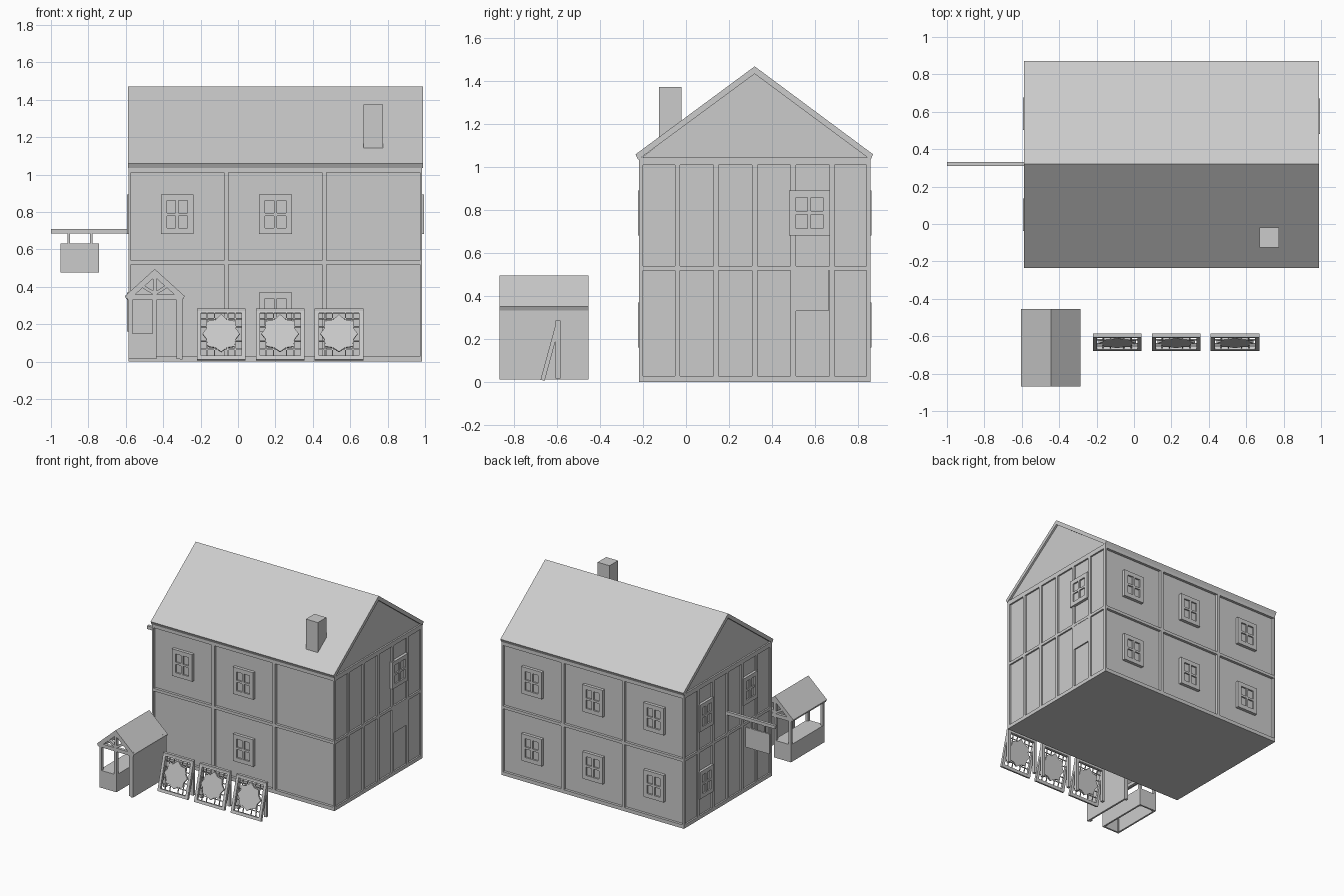
import bpy, bmesh, math
from mathutils import Matrix, Vector

cube = bpy.data.objects.get("Cube")
if cube:
    bpy.data.objects.remove(cube, do_unlink=True)

GREY = (0.6, 0.6, 0.6, 1)
mat = bpy.data.materials.new("plain_grey")
mat.use_nodes = True
mat.diffuse_color = GREY
mat.node_tree.nodes["Principled BSDF"].inputs["Base Color"].default_value = GREY


def finish(name, bm, matrix=None):
    bmesh.ops.recalc_face_normals(bm, faces=bm.faces)
    if matrix:
        bm.transform(matrix)
    mesh = bpy.data.meshes.new(name)
    bm.to_mesh(mesh)
    bm.free()
    mesh.materials.append(mat)
    ob = bpy.data.objects.new(name, mesh)
    bpy.context.collection.objects.link(ob)
    return ob


def boxes(name, items, matrix=None):
    """One object from boxes given as (x0, x1, y0, y1, z0, z1)."""
    bm = bmesh.new()
    for x0, x1, y0, y1, z0, z1 in items:
        m = Matrix.Translation(((x0 + x1) / 2, (y0 + y1) / 2, (z0 + z1) / 2))
        bmesh.ops.create_cube(bm, size=1, matrix=m @ Matrix.Diagonal((x1 - x0, y1 - y0, z1 - z0, 1)))
    return finish(name, bm, matrix)


def prism(name, profile, axis, a, b, matrix=None):
    """Extrude a (horizontal, z) profile along x or y from a to b."""
    bm = bmesh.new()
    verts = [bm.verts.new((a, u, z) if axis == "x" else (u, a, z)) for u, z in profile]
    face = bm.faces.new(verts)
    ext = bmesh.ops.extrude_face_region(bm, geom=[face])["geom"]
    step = Vector((b - a, 0, 0)) if axis == "x" else Vector((0, b - a, 0))
    bmesh.ops.translate(bm, vec=step, verts=[v for v in ext if isinstance(v, bmesh.types.BMVert)])
    return finish(name, bm, matrix)


def wall_frame(x, y, angle):
    """Local frame of a wall: x along it, -y outward, z up."""
    return Matrix.Translation((x, y, 0)) @ Matrix.Rotation(math.radians(angle), 4, "Z")


# House body and roof
X0, X1, Y0, Y1, MID = -0.585, 0.985, -0.22, 0.86, 0.32
CX, HALF = (X0 + X1) / 2, (X1 - X0) / 2
prism("house_walls", [(Y0 + .02, 0), (Y1 - .02, 0), (Y1 - .02, 1.05), (MID, 1.45), (Y0 + .02, 1.05)],
      "x", X0 + .012, X1 - .012)
prism("house_roof", [(-.235, 1.06), (MID, 1.47), (.872, 1.06), (.86, 1.035), (MID, 1.435), (-.223, 1.035)],
      "x", X0 - .003, X1 + .003)
boxes("chimney", [(.672, .775, -.125, -.02, 1.1, 1.375)])

front = wall_frame(CX, Y0 + .02, 0)
back = wall_frame(CX, Y1 - .02, 180)
right = wall_frame(X1 - .012, MID, 90)
left = wall_frame(X0 + .012, MID, -90)


def timbers(name, frame, half, bays, depth):
    items = [(-half, half, -depth, 0, z0, z1) for z0, z1 in ((0, .028), (.518, .54), (1.01, 1.045))]
    for i in range(bays + 1):
        u = -half + 2 * half * i / bays
        items.append((max(-half, u - .012), min(half, u + .012), -depth, 0, 0, 1.04))
    boxes(name, items, frame)


timbers("front_timbers", front, HALF, 3, .02)
timbers("back_timbers", back, HALF, 3, .02)
timbers("right_timbers", right, .54, 6, .012)
timbers("left_timbers", left, .54, 6, .012)


def window(name, frame, u, z, depth, w=.175, h=.21):
    """Raised casement with four sunken panes."""
    e, m = .032, .008
    items = [(u - w / 2, u + w / 2, -depth * .5, 0, z, z + h)]
    for s in (-1, 1):
        a, b = sorted((u + s * w / 2, u + s * (w / 2 - e)))
        items.append((a, b, -depth, 0, z, z + h))
    items += [(u - w / 2, u + w / 2, -depth, 0, z0, z0 + e) for z0 in (z, z + h - e)]
    items += [(u - m, u + m, -depth * .95, 0, z, z + h),
              (u - w / 2, u + w / 2, -depth * .95, 0, z + h / 2 - m, z + h / 2 + m)]
    boxes(name, items, frame)


LOW, HIGH, BAY = .16, .682, .525
for u, z in ((-BAY, HIGH), (0, HIGH), (0, LOW)):
    window("front_window", front, u, z, .024)
for u in (-BAY, 0, BAY):
    for z in (LOW, HIGH):
        window("back_window", back, u, z, .024)
window("right_window", right, .255, HIGH, .022, .19)
boxes("right_lower_panel", [(.17, .345, -.01, 0, .33, .52)], right)
for u, z in ((-.27, LOW), (-.27, HIGH), (.27, HIGH)):
    window("left_window", left, u, z, .02)

# Hanging sign
boxes("sign_arm", [(-1, X0 + .02, .31, .332, .685, .71)])
boxes("sign_hangers", [(x - .006, x + .006, .315, .327, .62, .69) for x in (-.905, -.785)])
boxes("sign_board", [(-.948, -.742, .314, .328, .475, .63)])

# Porch: hollow bench box, posts, closed right wall and gabled roof
PF, PB, PX = -.87, -.455, -.445
boxes("porch_bench", [(-.585, -.572, PF, PB, .015, .15), (-.45, -.437, PF, PB, .015, .15),
                      (-.585, -.437, PF, PF + .013, .015, .15), (-.585, -.437, PB - .013, PB, .015, .15),
                      (-.585, -.437, PF, PB, .137, .15)])
boxes("porch_right_wall", [(-.31, -.296, PF, PB, .01, .36)])
ends = ((PF, PF + .022), (PB - .022, PB))
boxes("porch_posts", [(x, x + .02, a, b, .015, .35) for a, b in ends for x in (-.585, -.457, -.328)])
boxes("porch_beams", [(-.59, -.3, a, b, .33, .358) for a, b in ends]
      + [(PX - .01, PX + .01, a, b, .35, .475) for a, b in ends]
      + [(-.585, -.565, PF, PB, .33, .355)])
prism("porch_roof", [(-.605, .35), (PX, .495), (-.285, .35), (-.293, .333), (PX, .47), (-.597, .333)],
      "y", PF, PB)
for a, b in ends:
    for s in (-1, 1):
        prism("porch_rafter", [(PX + s * .15, .345), (PX, .48), (PX, .452), (PX + s * .12, .345)], "y", a, b)
        prism("porch_brace", [(PX, .372), (PX, .352), (PX + s * .088, .408), (PX + s * .075, .42)], "y", a, b)

# Leaning display stands with lattice and a pointed badge
LEAN = math.atan2(.075, .275)
H = .283
for cx in (-.09, .225, .54):
    tilt = Matrix.Translation((cx, -.678, .01)) @ Matrix.Rotation(-LEAN, 4, "X")
    w = .13
    boxes("stand_frame", [(-w, -w + .022, 0, .02, 0, H), (w - .022, w, 0, .02, 0, H),
                          (-w, w, 0, .02, 0, .022), (-w, w, 0, .02, H - .022, H)], tilt)
    slats = [(u - .003, u + .003, .008, .014, .01, H - .01) for u in (-.075, -.035, .035, .075)]
    slats += [(-w + .01, w - .01, .008, .014, z - .003, z + .003) for z in (.06, .105, .185, .23)]
    boxes("stand_lattice", slats, tilt)
    badge = []
    for i in range(16):
        r = (.1 if i % 2 == 0 else .083) + (.008 if i == 0 else 0)
        t = math.tau * i / 16
        badge.append((r * math.sin(t), .145 + r * math.cos(t)))
    prism("stand_badge", badge, "y", .002, .016, tilt)
    boxes("stand_back_legs", [(cx + s - .011, cx + s + .011, -.607, -.585, .015, .28) for s in (-w + .011, w - .011)]
          + [(cx - w, cx + w, -.607, -.585, .26, .285)])
